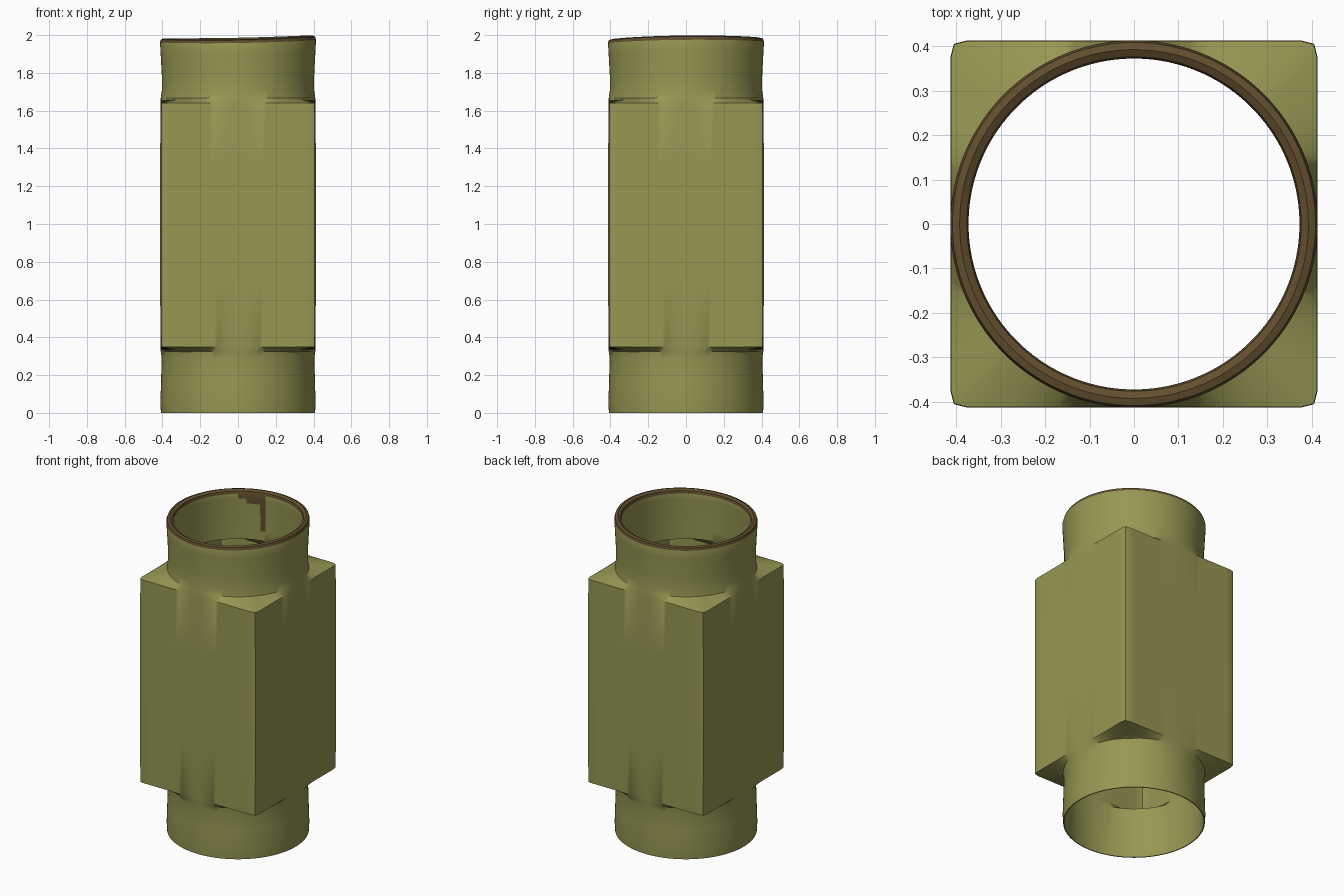
import bpy, bmesh, math

if "Cube" in bpy.data.objects:
    bpy.data.objects.remove(bpy.data.objects["Cube"])

N = 144  # points per ring

def material(name, rgb):
    m = bpy.data.materials.new(name)
    m.diffuse_color = (*rgb, 1)
    m.use_nodes = True
    m.node_tree.nodes["Principled BSDF"].inputs["Base Color"].default_value = m.diffuse_color
    return m

olive = material("olive_jade", (0.31, 0.31, 0.088))
brown = material("brown_stain", (0.125, 0.078, 0.028))

def radius(kind, size, a):
    if kind == "round":
        return size
    c, s = abs(math.cos(a)), abs(math.sin(a))
    return min(size / max(c, s), (2 * size - 0.014) / (c + s))  # clipped corner

def top_wave(a, z):
    # gentle unevenness that only affects the upper lip
    k = max(0.0, (z - 1.85) / 0.135)
    return z + k * (0.008 * math.cos(a) + 0.004 * math.sin(a)
                    + 0.004 * math.cos(2 * a))

# closed profile: outside going up, over the lip, inside going down
profile = [
    ("round", 0.408, 0.0), ("round", 0.411, 0.05), ("round", 0.407, 0.18),
    ("round", 0.404, 0.29), ("round", 0.409, 0.325),
    ("square", 0.411, 0.35),                       # lower shoulder
    ("square", 0.412, 0.7), ("square", 0.412, 1.3),
    ("square", 0.411, 1.64),                       # upper shoulder
    ("round", 0.409, 1.668), ("round", 0.403, 1.71), ("round", 0.403, 1.78),
    ("round", 0.410, 1.91), ("round", 0.413, 1.965),
    ("round", 0.408, 1.981), ("round", 0.392, 1.986), ("round", 0.376, 1.977),
    ("round", 0.372, 1.96),
    ("round", 0.372, 1.93), ("round", 0.374, 1.90), ("round", 0.376, 1.73),
    ("round", 0.378, 1.67),                        # inner neck edge
    ("square", 0.400, 1.63), ("square", 0.400, 0.36),
    ("round", 0.398, 0.32), ("round", 0.402, 0.0),
]
LIP = range(13, 17)                                # bands of the brown lip
# stain inside the mouth: band index -> angle range in degrees
DRIP = {17: (99, 126), 18: (99, 118), 19: (99, 104)}

bm = bmesh.new()
rings = []
for kind, size, z in profile:
    ring = []
    for i in range(N):
        a = 2 * math.pi * i / N
        r = radius(kind, size, a)
        ring.append(bm.verts.new((r * math.cos(a), r * math.sin(a), top_wave(a, z))))
    rings.append(ring)

for b in range(len(rings)):
    low, high = rings[b], rings[(b + 1) % len(rings)]
    for i in range(N):
        j = (i + 1) % N
        f = bm.faces.new((low[i], low[j], high[j], high[i]))
        deg = 360 * (i + 0.5) / N
        lo, hi = DRIP.get(b, (0, -1))
        f.material_index = 1 if b in LIP or lo < deg < hi else 0
bmesh.ops.recalc_face_normals(bm, faces=bm.faces)

mesh = bpy.data.meshes.new("square_tube_vessel")
bm.to_mesh(mesh)
bm.free()
mesh.materials.append(olive)
mesh.materials.append(brown)
vessel = bpy.data.objects.new("square_tube_vessel", mesh)
bpy.context.collection.objects.link(vessel)
bpy.context.view_layer.objects.active = vessel
vessel.select_set(True)
bpy.ops.object.shade_smooth_by_angle(angle=math.radians(35))
